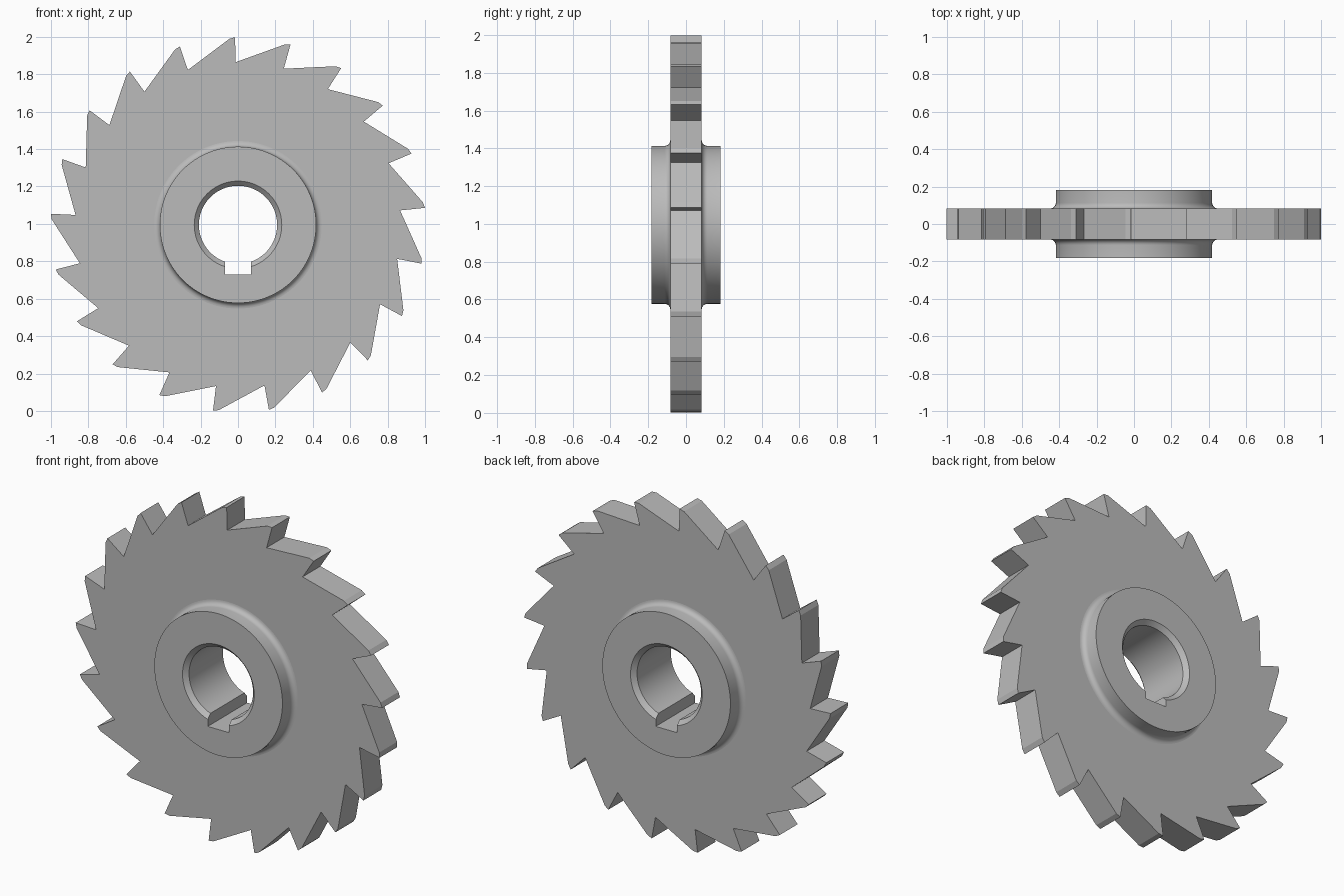
import bpy, bmesh
from math import sin, cos, pi, radians

TEETH = 21
CENTRE_Z = 0.995
DISC_HALF, HUB_HALF = 0.083, 0.183
HUB_R, BORE_R, CHAMFER, FILLET = 0.418, 0.209, 0.025, 0.03

old = bpy.data.objects.get("Cube")
if old:
    bpy.data.objects.remove(old, do_unlink=True)

steel = bpy.data.materials.new("steel_grey")
steel.use_nodes = True
GREY = (0.5, 0.5, 0.5, 1)
steel.diffuse_color = GREY
steel.node_tree.nodes["Principled BSDF"].inputs["Base Color"].default_value = GREY


def polar(r, a, y):
    return (r * cos(a), y, CENTRE_Z + r * sin(a))


def ring_solid(name, rings):
    """Join closed loops of points into a ring-shaped solid."""
    bm = bmesh.new()
    loops = [[bm.verts.new(p) for p in ring] for ring in rings]
    count = len(loops[0])
    for i, loop in enumerate(loops):
        after = loops[(i + 1) % len(loops)]
        for j in range(count):
            k = (j + 1) % count
            bm.faces.new((loop[j], loop[k], after[k], after[j]))
    bmesh.ops.recalc_face_normals(bm, faces=bm.faces)
    mesh = bpy.data.meshes.new(name)
    bm.to_mesh(mesh)
    bm.free()
    mesh.materials.append(steel)
    obj = bpy.data.objects.new(name, mesh)
    bpy.context.collection.objects.link(obj)
    return obj


# Toothed disc: radial cutting face, narrow land, sloping back
outline = []
for i in range(TEETH):
    start = radians(90.8) + i * 2 * pi / TEETH
    outline += [(0.87, start), (1.003, start + 0.002), (0.996, start + 0.032)]
inner = [(0.34, a) for r, a in outline]
ring_solid("toothed_disc", [
    [polar(r, a, y) for r, a in loop]
    for loop, y in ((inner, -DISC_HALF), (outline, -DISC_HALF),
                    (outline, DISC_HALF), (inner, DISC_HALF))])

# Hub: half profile from chamfered bore to filleted root, then mirrored
half = [(BORE_R, HUB_HALF - CHAMFER), (BORE_R + CHAMFER, HUB_HALF), (HUB_R, HUB_HALF)]
for i in range(7):
    t = i * pi / 12
    half.append((HUB_R + FILLET * (1 - cos(t)), DISC_HALF + FILLET * (1 - sin(t))))
profile = half + [(r, -y) for r, y in reversed(half)]
SEGMENTS = 96
hub = ring_solid("hub", [
    [polar(r, 2 * pi * j / SEGMENTS, y) for j in range(SEGMENTS)] for r, y in profile])

# Keyway slot through the bottom of the bore
bpy.ops.mesh.primitive_cube_add(size=1, location=(0, 0, CENTRE_Z - 0.1325))
cutter = bpy.context.object
cutter.name = "keyway_cutter"
cutter.scale = (0.138, 1, 0.265)
cutter.hide_render = True
cut = hub.modifiers.new("keyway", "BOOLEAN")
cut.operation = "DIFFERENCE"
cut.solver = "EXACT"
cut.object = cutter
bpy.ops.object.select_all(action="DESELECT")
hub.select_set(True)
bpy.context.view_layer.objects.active = hub
bpy.ops.object.modifier_apply(modifier=cut.name)
bpy.data.objects.remove(cutter, do_unlink=True)
bpy.ops.object.shade_smooth_by_angle(angle=radians(30))
